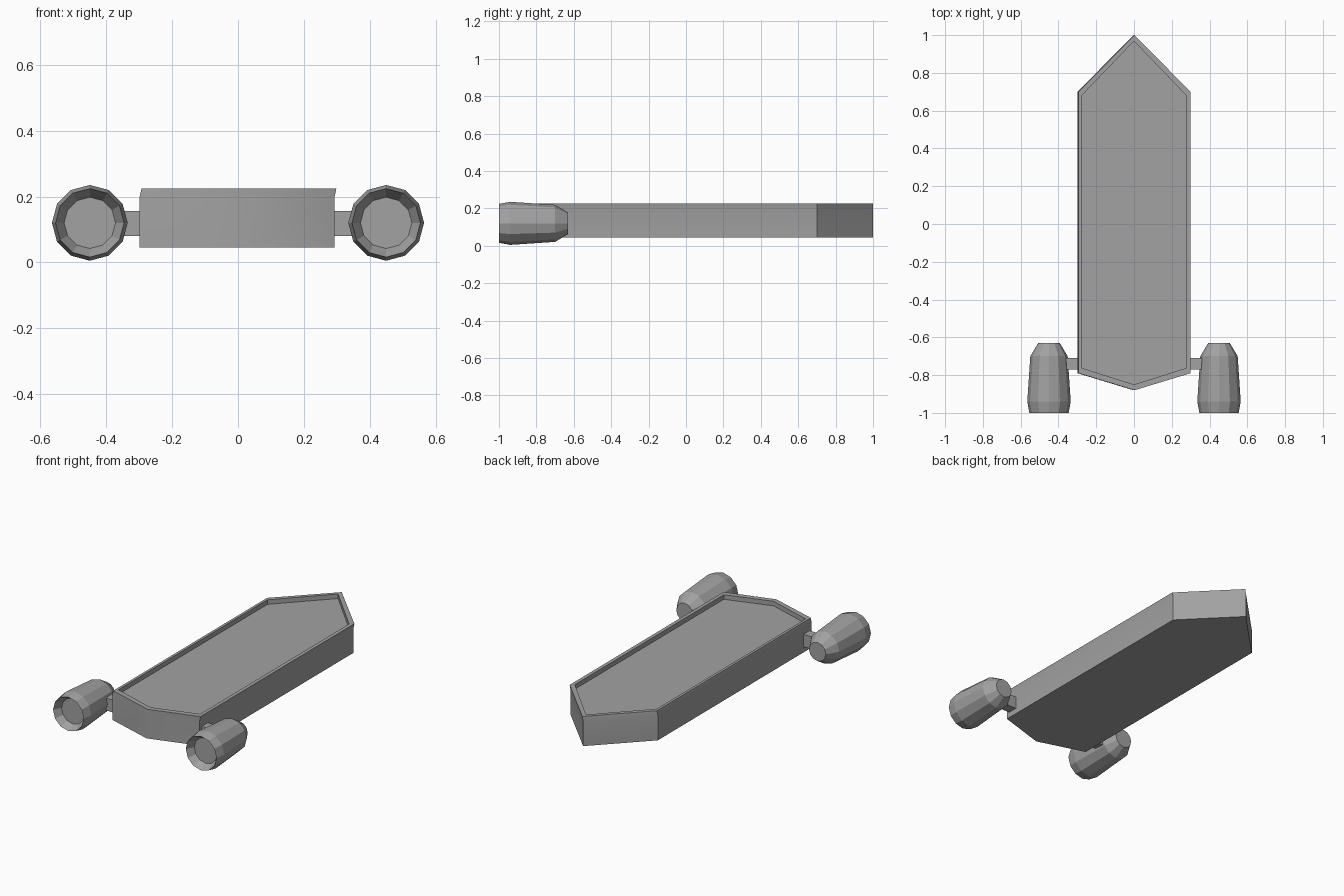
import bpy, bmesh, math
from mathutils import Vector

cube = bpy.data.objects.get("Cube")
if cube:
    bpy.data.objects.remove(cube, do_unlink=True)

grey = bpy.data.materials.new("hull grey")
grey.use_nodes = True
COLOUR = (0.36, 0.36, 0.36, 1)
grey.diffuse_color = COLOUR
grey.node_tree.nodes["Principled BSDF"].inputs["Base Color"].default_value = COLOUR


def loft(name, rings):
    """Skin a stack of equal-length point rings and cap both ends."""
    bm = bmesh.new()
    loops = [[bm.verts.new(p) for p in ring] for ring in rings]
    for a, b in zip(loops, loops[1:]):
        for i in range(len(a)):
            j = (i + 1) % len(a)
            bm.faces.new((a[i], a[j], b[j], b[i]))
    bm.faces.new(loops[0])
    bm.faces.new(loops[-1])
    bmesh.ops.recalc_face_normals(bm, faces=bm.faces)
    mesh = bpy.data.meshes.new(name)
    bm.to_mesh(mesh)
    bm.free()
    mesh.materials.append(grey)
    obj = bpy.data.objects.new(name, mesh)
    bpy.context.collection.objects.link(obj)
    return obj


def outline(half, tip, shoulder, hip, tail, z, shift=0.0):
    """Six-sided deck outline, pointed at both ends."""
    pts = [(0, tip), (-half, shoulder), (-half, hip),
           (0, tail), (half, hip), (half, shoulder)]
    return [Vector((x + shift, y, z)) for x, y in pts]


# Hull with a shallow tray sunk into its top
outer = (0.296, 1.0, 0.70, -0.79, -0.88)
inner = (0.277, 0.968, 0.68, -0.762, -0.85)
hull = loft("hull", [
    outline(*outer, 0.045, -0.003),
    outline(*outer, 0.197, -0.003),
    outline(*outer, 0.225, 0.003),
    outline(*inner, 0.225),
    outline(*inner, 0.197),
])
bpy.ops.object.select_all(action="DESELECT")
hull.select_set(True)
bpy.context.view_layer.objects.active = hull
bpy.ops.object.shade_smooth_by_angle(angle=math.radians(36))

# Engine pods: (y, radius) from the recessed nozzle around to the blunt nose
POD = [(-0.955, 0.078), (-1.0, 0.104), (-0.94, 0.115), (-0.70, 0.099), (-0.63, 0.057)]
SIDES = 12


def pod_ring(cx, y, r):
    angles = [math.tau * i / SIDES for i in range(SIDES)]
    return [(cx + r * math.cos(a), y, 0.12 + r * math.sin(a)) for a in angles]


for side, s in (("left", 1), ("right", -1)):
    loft(side + "_engine", [pod_ring(s * 0.45, y, r) for y, r in POD])
    # Strut joining pod to hull
    loft(side + "_strut", [
        [(s * x, -0.77, 0.08), (s * x, -0.71, 0.08),
         (s * x, -0.71, 0.156), (s * x, -0.77, 0.156)] for x in (0.28, 0.38)])
